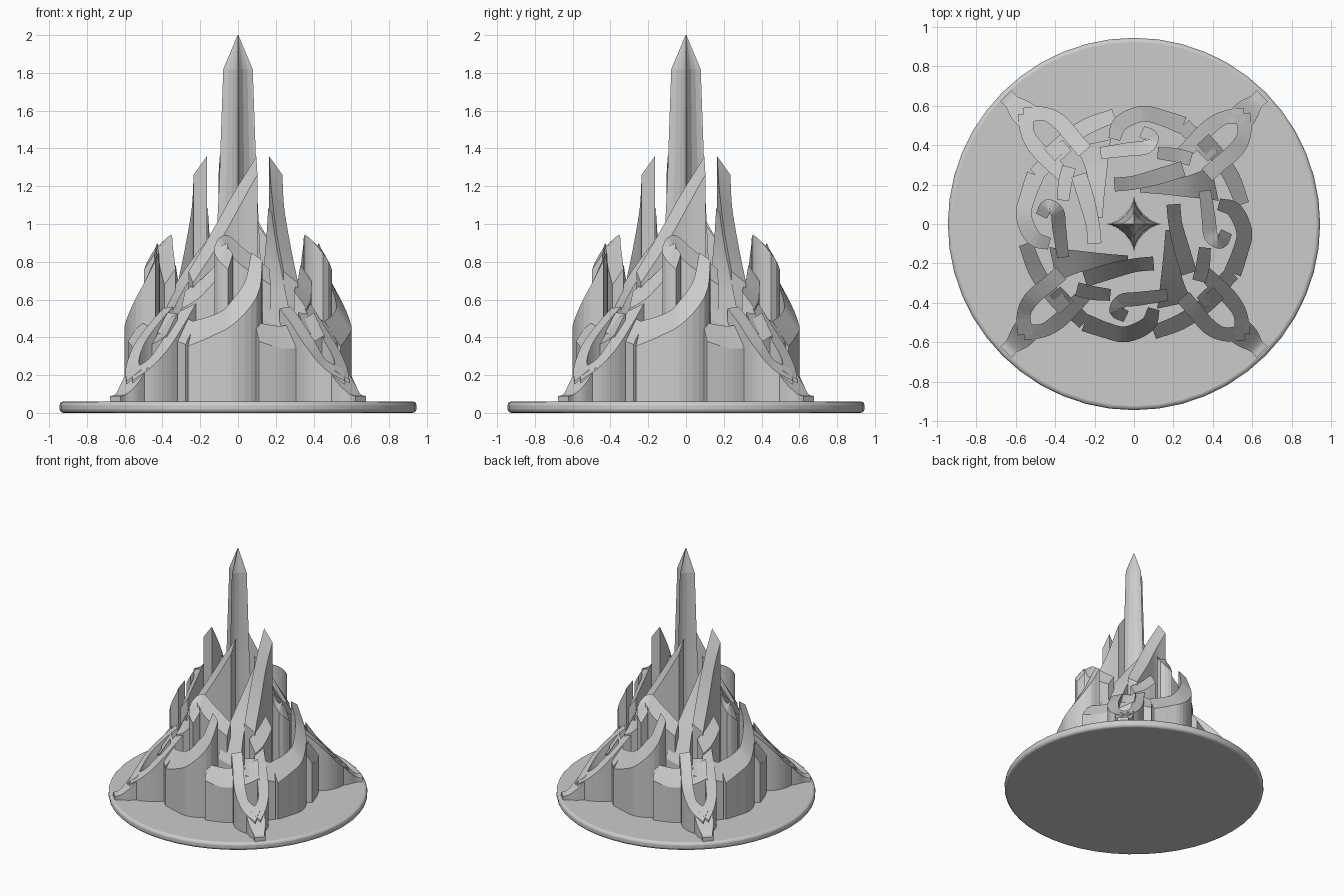
import bpy, bmesh, math
from mathutils import Vector, Matrix

cube = bpy.data.objects.get("Cube")
if cube:
    bpy.data.objects.remove(cube, do_unlink=True)

BASE_TOP = 0.06
UNIT = 0.01
TILT = 1.5


def finish(bm, name):
    bmesh.ops.recalc_face_normals(bm, faces=bm.faces[:])
    mesh = bpy.data.meshes.new(name)
    bm.to_mesh(mesh)
    bm.free()
    obj = bpy.data.objects.new(name, mesh)
    bpy.context.collection.objects.link(obj)
    return obj


def smooth_path(points, steps=4):
    """Catmull-Rom curve through points of (x, y, height, width)."""
    pts = [Vector(p) * UNIT for p in points]
    pts = [pts[0] * 2 - pts[1]] + pts + [pts[-1] * 2 - pts[-2]]
    path = []
    for a, b, c, d in zip(pts, pts[1:], pts[2:], pts[3:]):
        for i in range(steps):
            t = i / steps
            path.append((b * 2 + (c - a) * t + (a * 2 - b * 5 + c * 4 - d) * t ** 2
                         + (b * 3 - a - c * 3 + d) * t ** 3) / 2)
    path.append(pts[-2])
    return path


def loft(bm, rings):
    """Skin a row of closed vertex rings and cap both ends."""
    loops = [[bm.verts.new(p) for p in ring] for ring in rings]
    for lower, upper in zip(loops, loops[1:]):
        n = len(lower)
        for i in range(n):
            j = (i + 1) % n
            bm.faces.new((lower[i], lower[j], upper[j], upper[i]))
    bm.faces.new(loops[0])
    bm.faces.new(loops[-1])


def ribbon_wall(name, points, tilt=TILT):
    """Standing wall with a sloped top, repeated around the four sides."""
    path = smooth_path(points)
    rings = []
    for i, p in enumerate(path):
        before, after = path[max(i - 1, 0)], path[min(i + 1, len(path) - 1)]
        along = (after - before).xy.normalized()
        side = Vector((-along.y, along.x)) * p.w / 2
        ends = []
        for s in (p.xy + side, p.xy - side):
            top = p.z - tilt * (s.length - p.xy.length)
            top = max(BASE_TOP + 0.03, top)
            ends.append((Vector((s.x, s.y, BASE_TOP - 0.02)), Vector((s.x, s.y, top))))
        (low_l, high_l), (low_r, high_r) = ends
        rings.append((low_l, high_l, high_r, low_r))
    for turn in range(4):
        bm = bmesh.new()
        loft(bm, rings)
        bmesh.ops.rotate(bm, verts=bm.verts[:], matrix=Matrix.Rotation(turn * math.pi / 2, 3, "Z"))
        finish(bm, f"{name}_{turn + 1}")


# Round base with softened rim
bm = bmesh.new()
bmesh.ops.create_cone(bm, cap_ends=True, segments=48, radius1=0.945, radius2=0.945, depth=BASE_TOP)
bmesh.ops.translate(bm, verts=bm.verts[:], vec=(0, 0, BASE_TOP / 2))
base = finish(bm, "base_disc")
bevel = base.modifiers.new("soft_rim", "BEVEL")
bevel.width = 0.02
bevel.segments = 3
bpy.context.view_layer.objects.active = base
base.select_set(True)
bpy.ops.object.shade_smooth_by_angle(angle=math.radians(35))
base.select_set(False)

# Central spire with a concave four-pointed section
star = []
for quarter in range(4):
    spin = Matrix.Rotation(quarter * math.pi / 2, 2)
    for i in range(6):
        t = i / 6 * math.pi / 2
        star.append(spin @ Vector((math.cos(t) ** 3.2, math.sin(t) ** 3.2)))
bm = bmesh.new()
loft(bm, [[(p.x * r, p.y * r, z) for p in star] for r, z in
          ((0.145, 0.04), (0.13, 0.6), (0.1, 1.2), (0.078, 1.82), (0.002, 2))])
finish(bm, "central_spire")

# Interlaced walls: x, y, height and width in hundredths
ribbon_wall("outer_arc", [(-10, 43, 83, 6), (-7, 51, 66, 8), (4, 56, 52, 8),
                          (14, 54, 46, 8), (25, 50, 42, 9)])
ribbon_wall("outer_link", [(-43, 35, 47, 8), (-34, 43, 42, 8), (-23, 50, 40, 8), (-10, 55, 43, 7)])
ribbon_wall("hook", [(4, 47, 80, 6), (9, 44, 87, 7), (6, 39, 90, 7), (-2, 38, 83, 7), (-17, 36, 72, 6)])
ribbon_wall("tall_blade", [(-10, 20, 131, 7), (0, 21, 114, 7), (12, 24, 93, 8), (25, 28, 72, 8)])
ribbon_wall("forked_blade", [(3, 17, 107, 2), (15, 18, 90, 6), (28, 19, 72, 11), (36, 20, 58, 15), (41, 21, 48, 19)])
ribbon_wall("inner_tie", [(29, 33, 60, 7), (21, 35, 65, 7), (12, 36, 74, 6)])
ribbon_wall("diagonal_link", [(25, 50, 42, 8), (34, 41, 46, 8), (40, 34, 48, 7)])

# Corner loops around an open eye, running down into flared feet
ribbon_wall("loop_upper_arm", [(56, 55, 20, 8), (46, 54, 27, 7), (38, 49, 37, 8), (30, 41, 50, 8), (24, 35, 60, 7)], 1)
ribbon_wall("loop_side_arm", [(55, 56, 20, 8), (56, 46, 26, 7), (52, 38, 37, 8), (44, 31, 48, 8), (37, 25, 56, 8)], 1)
ribbon_wall("corner_foot", [(53, 52, 24, 14), (58, 58, 15, 12), (62, 62, 10, 8), (65, 65, 9, 8)], 1)
